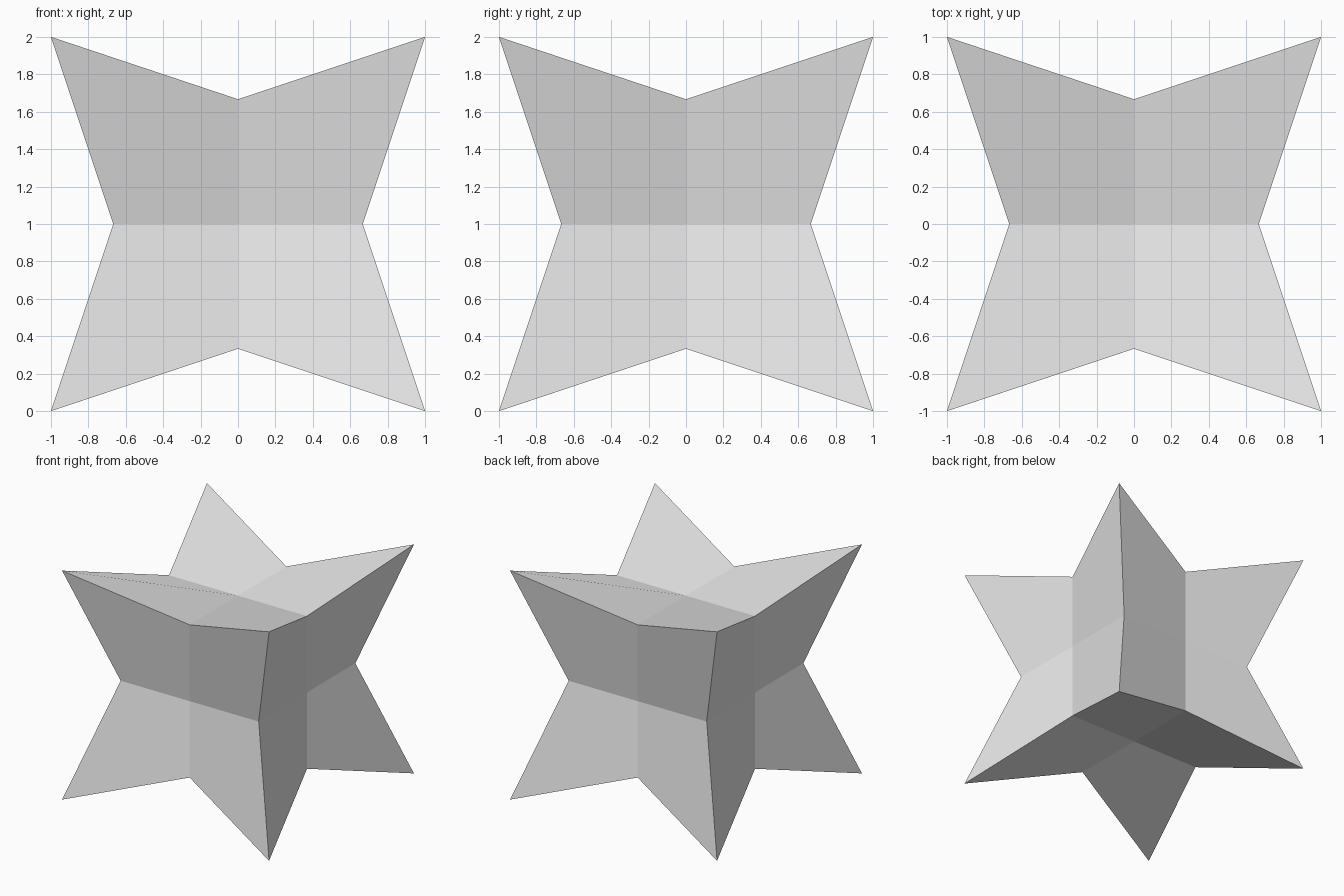
import bpy
import bmesh
from itertools import product

default = bpy.data.objects.get("Cube")
if default:
    bpy.data.objects.remove(default, do_unlink=True)

TIP = 1.0        # reach of the eight points along each axis
CORE = 2 / 3     # half width of the cube between the points
CENTRE_Z = 1.0

# Plain grey surface
grey = bpy.data.materials.new("light grey")
grey.use_nodes = True
colour = (0.8, 0.8, 0.8, 1.0)
grey.diffuse_color = colour
grey.node_tree.nodes["Principled BSDF"].inputs["Base Color"].default_value = colour


def core_point(signs, zeroed):
    """Point on the core cube, with the listed axes moved to the middle."""
    return [0 if axis in zeroed else CORE * s for axis, s in enumerate(signs)]


# Eight-pointed star: each point has one four-sided face per axis
bm = bmesh.new()
for signs in product((-1, 1), repeat=3):
    tip = [TIP * s for s in signs]
    for a in range(3):
        b, c = (a + 1) % 3, (a + 2) % 3
        loop = [tip, core_point(signs, (b,)), core_point(signs, (b, c)),
                core_point(signs, (c,))]
        if signs[0] * signs[1] * signs[2] < 0:
            loop = loop[:1] + loop[:0:-1]
        bm.faces.new([bm.verts.new((x, y, z + CENTRE_Z)) for x, y, z in loop])
bmesh.ops.remove_doubles(bm, verts=bm.verts, dist=0.001)

mesh = bpy.data.meshes.new("eight_pointed_star")
bm.to_mesh(mesh)
bm.free()
mesh.materials.append(grey)
star = bpy.data.objects.new("eight_pointed_star", mesh)
bpy.context.collection.objects.link(star)
